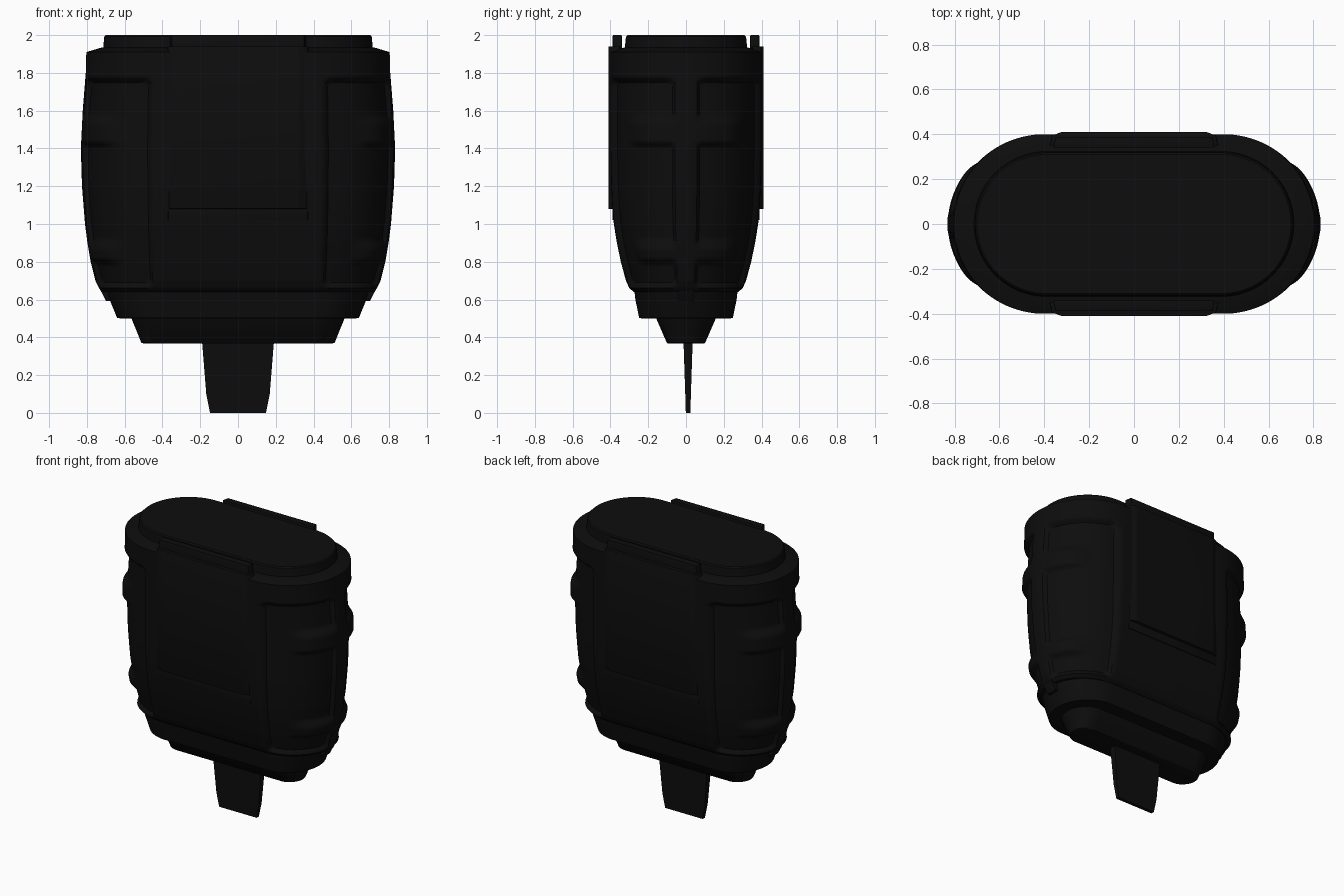
import bpy, bmesh, math

if "Cube" in bpy.data.objects:
    bpy.data.objects.remove(bpy.data.objects["Cube"])

black = bpy.data.materials.new("matte black")
black.diffuse_color = (0.004, 0.004, 0.004, 1)
black.use_nodes = True
black.node_tree.nodes["Principled BSDF"].inputs["Base Color"].default_value = black.diffuse_color


def finish(name, bm, angle=35):
    bmesh.ops.recalc_face_normals(bm, faces=bm.faces)
    me = bpy.data.meshes.new(name)
    bm.to_mesh(me)
    bm.free()
    me.materials.append(black)
    ob = bpy.data.objects.new(name, me)
    bpy.context.collection.objects.link(ob)
    bpy.ops.object.select_all(action='DESELECT')
    ob.select_set(True)
    bpy.context.view_layer.objects.active = ob
    bpy.ops.object.shade_smooth_by_angle(angle=math.radians(angle))
    return ob


def smooth(a, b, x):
    t = min(1, max(0, (x - a) / (b - a)))
    return t * t * (3 - 2 * t)


def lerp(points, z):
    for (z0, v0), (z1, v1) in zip(points, points[1:]):
        if z <= z1:
            return v0 + (v1 - v0) * (z - z0) / (z1 - z0)
    return points[-1][1]


# Rounded-end outline; an optional depth rule sinks points along the normal
def outline(hw, hd, z, c, depth=None, seg=64):
    pts = []
    for side in (1, -1):
        for i in range(seg + 1):
            t = -math.pi / 2 + math.pi * i / seg
            d = depth(abs(t), z) if depth else 0
            pts.append((side * (c + (hw - c - d) * math.cos(t)),
                        side * (hd - d) * math.sin(t), z))
    return pts


def loft(name, rings, angle=35):
    bm = bmesh.new()
    vs = [[bm.verts.new(p) for p in r] for r in rings]
    n = len(vs[0])
    for a, b in zip(vs, vs[1:]):
        for i in range(n):
            j = (i + 1) % n
            bm.faces.new((a[i], a[j], b[j], b[i]))
    bm.faces.new(vs[0])
    bm.faces.new(vs[-1])
    return finish(name, bm, angle)


def slab(name, poly, axis, lo, hi, bevel=0):
    bm = bmesh.new()
    put = (lambda a, b, h: (a, b, h)) if axis == 'z' else (lambda a, b, h: (a, h, b))
    rows = [[bm.verts.new(put(a, b, h)) for a, b in poly] for h in (lo, hi)]
    n = len(poly)
    for i in range(n):
        j = (i + 1) % n
        bm.faces.new((rows[0][i], rows[0][j], rows[1][j], rows[1][i]))
    bm.faces.new(rows[0])
    bm.faces.new(rows[1])
    if bevel:
        bmesh.ops.bevel(bm, geom=bm.edges[:], offset=bevel, segments=2,
                        profile=0.5, affect='EDGES')
    return finish(name, bm)


# Sunken grip panels: rounded boxes in (arc length, height), crossed by soft ribs
def grip_depth(t, z):
    u = 0.4 * t
    qx, qz = abs(u - 0.315) - 0.265 + 0.05, abs(z - 1.22) - 0.56 + 0.05
    sd = math.hypot(max(qx, 0), max(qz, 0)) + min(max(qx, qz), 0) - 0.05
    sunk = smooth(0.0, 0.035, -sd)
    rib = 0
    for low, high in ((1.42, 1.56), (0.80, 0.90)):
        bump = smooth(low - 0.02, low + 0.02, z) * (1 - smooth(high - 0.04, high + 0.03, z))
        rib = max(rib, bump)
    rib *= 1 - smooth(0.24, 0.42, u)
    return 0.032 * sunk * (1 - rib)


# Main barrel-shaped body
half_w = [(0.64, 0.715), (0.66, 0.735), (0.7, 0.755), (0.8, 0.78), (0.9, 0.797), (1.0, 0.81),
          (1.2, 0.826), (1.4, 0.832), (1.6, 0.822), (1.8, 0.806), (1.91, 0.803)]
half_d = [(0.64, 0.275), (0.66, 0.30), (0.7, 0.318), (0.8, 0.345), (0.9, 0.366), (1.0, 0.382),
          (1.1, 0.391), (1.2, 0.396), (1.4, 0.40), (1.91, 0.40)]
rings = []
for i in range(128):
    z = 0.64 + 1.27 * i / 127
    rings.append(outline(lerp(half_w, z), lerp(half_d, z), z, 0.4, grip_depth))
for hw, hd, z in ((0.78, 0.378, 1.917), (0.72, 0.325, 1.935), (0.70, 0.31, 1.935)):
    rings.append(outline(hw, hd, z, 0.4))
loft("body", rings)

# Top cap, lower band and neck
loft("top_cap", [outline(w, d, z, 0.39) for w, d, z in
                 ((0.716, 0.326, 1.90), (0.713, 0.323, 1.94), (0.708, 0.318, 1.992), (0.70, 0.31, 2.0))])
loft("lower_band", [outline(w, d, z, 0.4) for w, d, z in
                    ((0.62, 0.235, 0.5), (0.64, 0.248, 0.503), (0.68, 0.268, 0.60), (0.70, 0.275, 0.66))])
loft("neck", [outline(w, d, z, 0.41) for w, d, z in
              ((0.50, 0.095, 0.367), (0.512, 0.102, 0.372), (0.568, 0.162, 0.51))])

# Tongue below the neck
bm = bmesh.new()
bmesh.ops.create_cube(bm, size=1)
bmesh.ops.subdivide_edges(bm, edges=[e for e in bm.edges
                          if abs(e.verts[0].co.z - e.verts[1].co.z) > 0.5], cuts=1)
for v in bm.verts:
    k = 0 if v.co.z < -0.1 else 1 if v.co.z < 0.1 else 2
    sx, sy = math.copysign(1, v.co.x), math.copysign(1, v.co.y)
    w, d, z = ((0.148, 0.012, 0), (0.168, 0.015, 0.1), (0.192, 0.025, 0.4))[k]
    v.co = (sx * w, 0.011 + sy * d, z)
finish("tongue", bm)

# End tabs under the side ridges
for s in (1, -1):
    slab("end_tab", [(s * 0.62, 0.592), (s * 0.70, 0.592), (s * 0.722, 0.65),
                     (s * 0.755, 0.70), (s * 0.62, 0.70)], 'y', -0.04, 0.04, 0.006)

# Broad face plates with a lower ledge and a raised upper lip
for s in (1, -1):
    slab("face_plate", [(-0.375, s * 0.35), (-0.365, s * 0.395), (-0.32, s * 0.411),
                        (0.32, s * 0.411), (0.365, s * 0.395), (0.375, s * 0.35)], 'z', 1.08, 1.94, 0.003)
    slab("plate_ledge", [(-0.375, s * 0.34), (-0.37, s * 0.389), (0.37, s * 0.389),
                         (0.375, s * 0.34)], 'z', 1.02, 1.09, 0.003)
    slab("plate_lip", [(-0.36, s * 0.34), (-0.35, s * 0.388), (0.35, s * 0.388),
                       (0.36, s * 0.34)], 'z', 1.88, 2.0, 0.004)
